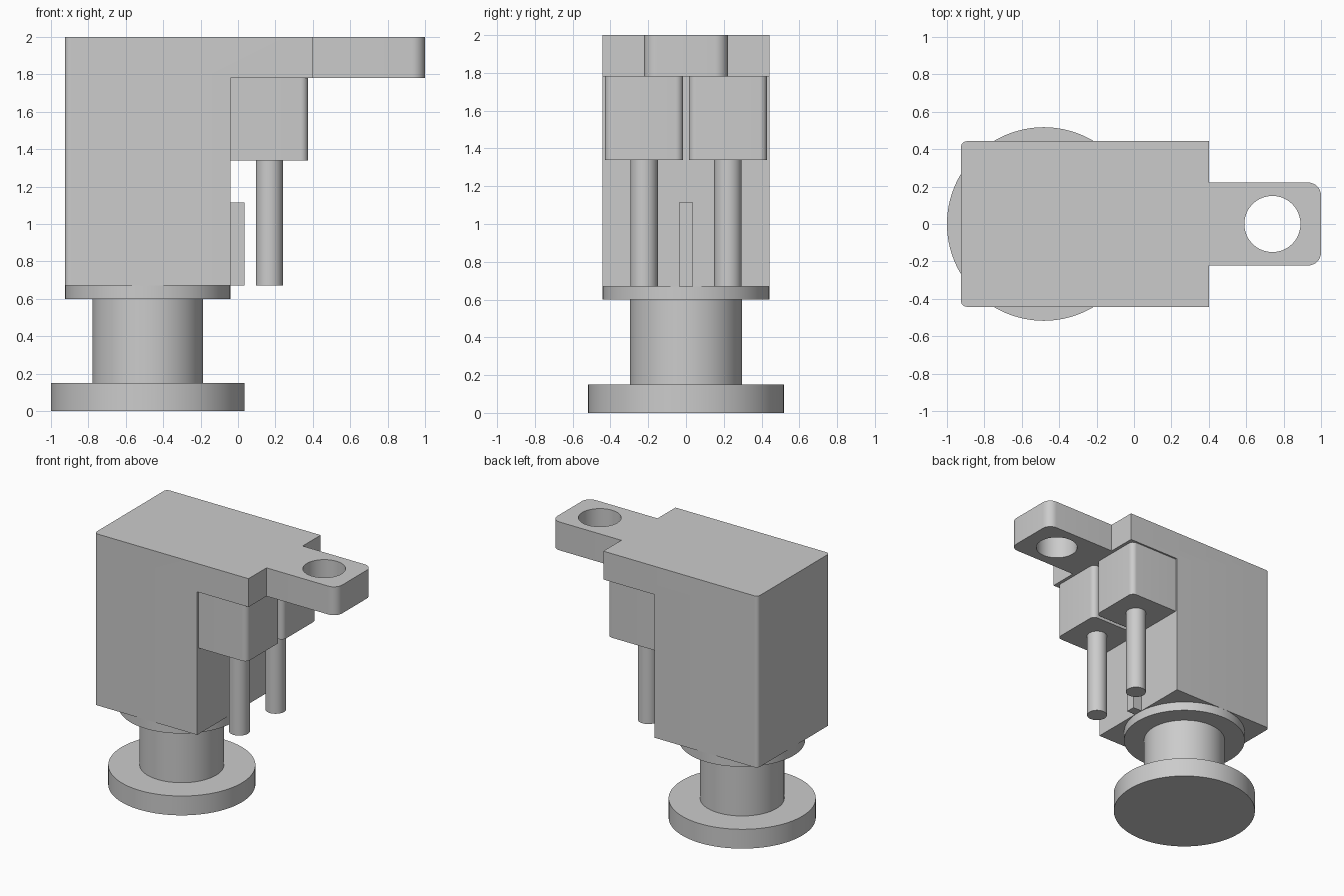
import bpy, bmesh
from math import cos, sin, pi, radians
from mathutils import Vector

if "Cube" in bpy.data.objects:
    bpy.data.objects.remove(bpy.data.objects["Cube"])


def finish(bm, name):
    bmesh.ops.recalc_face_normals(bm, faces=bm.faces[:])
    mesh = bpy.data.meshes.new(name)
    bm.to_mesh(mesh)
    bm.free()
    obj = bpy.data.objects.new(name, mesh)
    bpy.context.collection.objects.link(obj)
    return obj


def smooth(obj):
    bpy.ops.object.select_all(action='DESELECT')
    obj.select_set(True)
    bpy.context.view_layer.objects.active = obj
    bpy.ops.object.shade_smooth_by_angle(angle=radians(30))


def prism(name, corners, z0, z1, steps=8):
    """Extrude a plan outline of (x, y, corner radius) with right-angled corners."""
    pts = []
    for i, (x, y, r) in enumerate(corners):
        p = Vector((x, y))
        if r == 0:
            pts.append(p)
            continue
        a = (Vector(corners[i - 1][:2]) - p).normalized()
        b = (Vector(corners[(i + 1) % len(corners)][:2]) - p).normalized()
        for k in range(steps + 1):
            t = k / steps * pi / 2
            pts.append(p + r * (a * (1 - sin(t)) + b * (1 - cos(t))))
    bm = bmesh.new()
    face = bm.faces.new([bm.verts.new((p.x, p.y, z0)) for p in pts])
    ext = bmesh.ops.extrude_face_region(bm, geom=[face], use_keep_orig=True)
    top = [g for g in ext['geom'] if isinstance(g, bmesh.types.BMVert)]
    bmesh.ops.translate(bm, verts=top, vec=(0, 0, z1 - z0))
    return finish(bm, name)


def lathe(name, x, y, profile, n=96):
    """Closed turned solid from (radius, z) points, bottom to top."""
    bm = bmesh.new()
    rings = [[bm.verts.new((x + r * cos(2 * pi * i / n), y + r * sin(2 * pi * i / n), z))
              for i in range(n)] for r, z in profile]
    for lo, hi in zip(rings, rings[1:]):
        for i in range(n):
            j = (i + 1) % n
            bm.faces.new((lo[i], lo[j], hi[j], hi[i]))
    bm.faces.new(rings[0][::-1])
    bm.faces.new(rings[-1])
    return finish(bm, name)


def cut(obj, cutter):
    mod = obj.modifiers.new("cut", 'BOOLEAN')
    mod.operation = 'DIFFERENCE'
    mod.solver = 'EXACT'
    mod.object = cutter
    bpy.context.view_layer.objects.active = obj
    bpy.ops.object.modifier_apply(modifier=mod.name)
    bpy.data.objects.remove(cutter)


def rect(x0, x1, y0, y1, r_left=0, r_right=0):
    return [(x0, y0, r_left), (x1, y0, r_right), (x1, y1, r_right), (x0, y1, r_left)]


W, FACE = 0.4425, -0.04

# Housing with overhanging top plate and mounting tab
housing = prism("housing", [
    (-0.925, -W, 0.03), (0.4, -W, 0), (0.4, -0.222, 0), (1, -0.222, 0.07),
    (1, 0.222, 0.07), (0.4, 0.222, 0), (0.4, W, 0), (-0.925, W, 0.03)], 0.67, 2)
cut(housing, prism("overhang_cutter", rect(FACE, 1.2, -0.7, 0.7), 0.4, 1.78))
cut(housing, lathe("hole_cutter", 0.74, 0, [(0.15, 1.6), (0.15, 2.2)]))
smooth(housing)

# Turned foot: base disc, neck and collar
smooth(lathe("foot", -0.4825, 0, [(0.5175, 0), (0.5175, 0.15), (0.296, 0.15),
                                  (0.296, 0.6), (W, 0.6), (W, 0.67)]))

# Pair of terminal blocks, each with a hanging pin
for side, s in (("left", -1), ("right", 1)):
    y = s * 0.222
    smooth(prism(f"terminal_block_{side}",
                 rect(FACE, 0.375, y - 0.207, y + 0.207, 0, 0.04), 1.34, 1.78))
    smooth(lathe(f"pin_{side}", 0.168, y, [(0.073, 0.67), (0.073, 1.34)], 48))

# Small key rib on the housing face
prism("key_rib", rect(FACE, 0.035, -0.036, 0.036), 0.67, 1.115)
